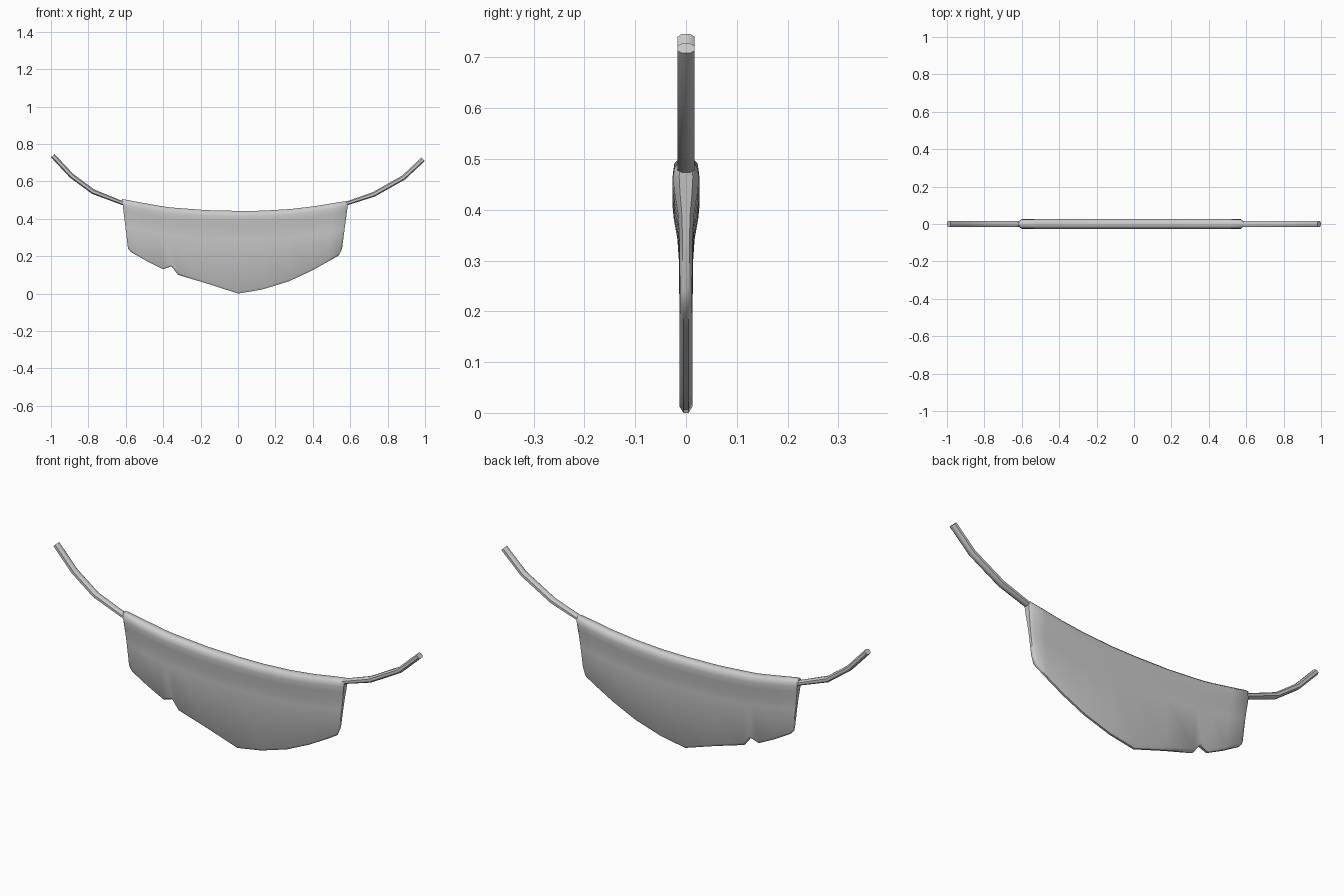
import bpy, bmesh, math
from mathutils import Vector

cube = bpy.data.objects.get("Cube")
if cube:
    bpy.data.objects.remove(cube, do_unlink=True)

GREY = (0.6, 0.6, 0.6, 1.0)
cloth_mat = bpy.data.materials.new("cloth grey")
cloth_mat.use_nodes = True
cloth_mat.diffuse_color = GREY
cloth_mat.node_tree.nodes["Principled BSDF"].inputs["Base Color"].default_value = GREY


def loft(name, rings, angle):
    """Skin a list of closed rings and cap both ends."""
    bm = bmesh.new()
    loops = [[bm.verts.new(p) for p in ring] for ring in rings]
    n = len(loops[0])
    for a, b in zip(loops, loops[1:]):
        for i in range(n):
            j = (i + 1) % n
            bm.faces.new((a[i], a[j], b[j], b[i]))
    bm.faces.new(loops[0])
    bm.faces.new(loops[-1])
    bmesh.ops.recalc_face_normals(bm, faces=bm.faces)
    mesh = bpy.data.meshes.new(name)
    bm.to_mesh(mesh)
    bm.free()
    mesh.materials.append(cloth_mat)
    obj = bpy.data.objects.new(name, mesh)
    bpy.context.collection.objects.link(obj)
    bpy.ops.object.select_all(action="DESELECT")
    obj.select_set(True)
    bpy.context.view_layer.objects.active = obj
    bpy.ops.object.shade_smooth_by_angle(angle=math.radians(angle))
    return obj


# Hanging cloth: columns of top x, top z, bottom x, bottom z, thickness factor
columns = [
    (-.62, .505, -.588, .24, .5), (-.605, .503, -.572, .222, .95),
    (-.52, .487, -.49, .175, 1), (-.43, .471, -.40, .13, 1),
    (-.38, .463, -.355, .145, 1), (-.34, .459, -.32, .10, 1),
    (-.17, .446, -.16, .052, 1), (0, .442, 0, 0, 1),
    (.13, .443, .13, .022, 1), (.28, .452, .27, .065, 1),
    (.41, .467, .39, .12, 1), (.51, .484, .48, .17, 1),
    (.575, .494, .54, .205, .95), (.59, .495, .556, .24, .5),
]
# Thick rolled hem at the top: distance below the top edge, half thickness
hem = [(0, .012), (.012, .024), (.03, .027), (.06, .024), (.1, .017), (.15, .0135)]


def cloth_ring(xt, zt, xb, zb, thick):
    top, bottom = Vector((xt, 0, zt)), Vector((xb, 0, zb))
    length = (bottom - top).length
    section = hem + [(length - .012, .0125), (length, .005)]
    front = [top.lerp(bottom, d / length) - Vector((0, w * thick, 0)) for d, w in section]
    back = [Vector((p.x, -p.y, p.z)) for p in reversed(front)]
    return front + back


loft("hanging_cloth", [cloth_ring(*c) for c in columns], 50)


# Cords: square section with bevelled corners, thinner where it meets the cloth
def cord(name, path):
    pts = [Vector((x, 0, z)) for x, z in path]
    rings = []
    for i, p in enumerate(pts):
        along = (pts[min(i + 1, len(pts) - 1)] - pts[max(i - 1, 0)]).normalized()
        side = Vector((-along.z, 0, along.x))
        h, w = .010 + .003 * min(i, 1), .0165
        corners = [(1, .5), (.5, 1), (-.5, 1), (-1, .5), (-1, -.5), (-.5, -1), (.5, -1), (1, -.5)]
        rings.append([p + side * (h * a) + Vector((0, w * b, 0)) for a, b in corners])
    loft(name, rings, 40)


cord("right_cord", [(-.60, .477), (-.775, .545), (-.89, .63), (-.99, .737)])
cord("left_cord", [(.575, .48), (.725, .53), (.885, .62), (.99, .718)])
